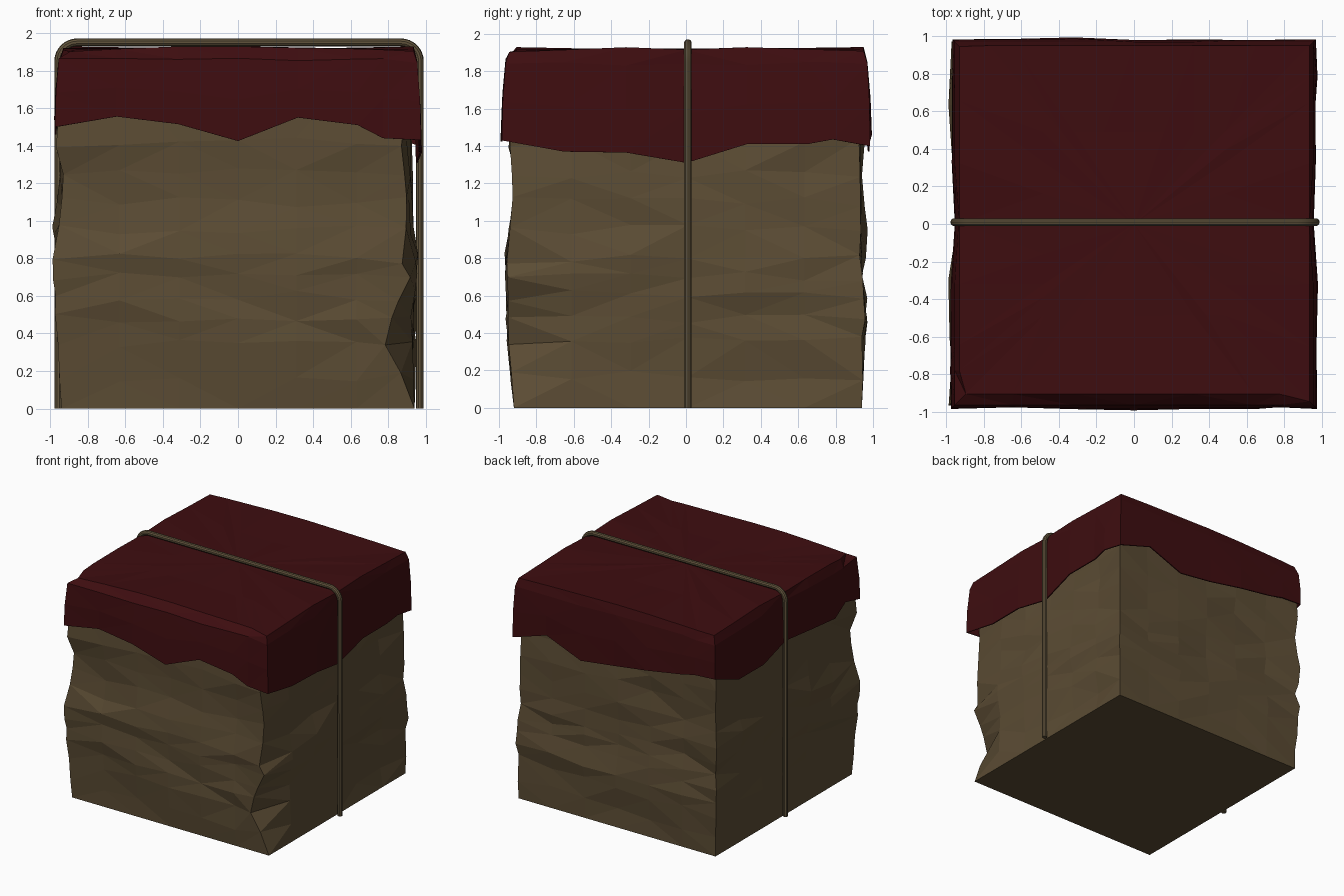
import bpy, bmesh, math, random
from mathutils import Vector

random.seed(7)
if "Cube" in bpy.data.objects:
    bpy.data.objects.remove(bpy.data.objects["Cube"])


def material(name, rgb):
    m = bpy.data.materials.new(name)
    m.use_nodes = True
    m.diffuse_color = (*rgb, 1)
    bsdf = m.node_tree.nodes["Principled BSDF"]
    bsdf.inputs["Base Color"].default_value = (*rgb, 1)
    bsdf.inputs["Roughness"].default_value = 0.9
    return m


def side_point(side, t, box, out):
    """Point on a rectangle: sides run front, right, back, left; out pushes it outward."""
    x0, x1, y0, y1 = box
    cx, cy, hx, hy = (x0 + x1) / 2, (y0 + y1) / 2, (x1 - x0) / 2, (y1 - y0) / 2
    u, v = [(t, -1), (1, t), (-t, 1), (-1, -t)][side]
    p = Vector((cx + u * hx, cy + v * hy, 0))
    p.x += out * (u if abs(u) == 1 else 0)
    p.y += out * (v if abs(v) == 1 else 0)
    return p


def bridge(bm, lower, upper):
    n = len(lower)
    for i in range(n):
        j = (i + 1) % n
        bm.faces.new((lower[i], lower[j], upper[j], upper[i]))


def finish(bm, name, mat):
    bmesh.ops.triangulate(bm, faces=[f for f in bm.faces if len(f.verts) == 4])
    bmesh.ops.recalc_face_normals(bm, faces=bm.faces)
    me = bpy.data.meshes.new(name)
    bm.to_mesh(me)
    bm.free()
    me.materials.append(mat)
    ob = bpy.data.objects.new(name, me)
    bpy.context.collection.objects.link(ob)
    return ob


paper = material("brown paper", (0.105, 0.072, 0.034))
red = material("dark red cloth", (0.048, 0.004, 0.005))
twine = material("twine", (0.12, 0.088, 0.045))

# Crumpled package: stacked rings, each side with its own bulge per row
levels = [0, .17, .35, .48, .6, .7, .8, .95, 1.1, 1.25, 1.42, 1.8]
bulge = [
    [0, .02, .04, .045, .045, .05, .055, .03, .01, .015, .03, 0],
    [0, 0, .01, .01, .02, .02, .02, 0, -.01, -.02, -.02, -.02],
    [0, .01, .02, .03, .02, .01, .005, 0, 0, 0, 0, 0],
    [0, .02, .02, .02, .03, .03, .04, .05, .03, .01, .02, 0],
]
# Deep dent along the front left edge
dent = [0, .06, .14, .12, .09, .02, .07, .04, .03, .02, .02, 0]
steps = [-1, -.67, -.33, 0, .33, .67]
body_box = (-.94, .94, -.92, .94)

bm = bmesh.new()
rings = []
for row, z in enumerate(levels):
    ring = []
    inner = 0 < row < len(levels) - 1
    for side in range(4):
        for t in steps:
            out = bulge[side][row]
            if inner:
                out -= random.uniform(0, .03)
                if t == 0 and side in (1, 3):
                    out = min(out, 0)
            p = side_point(side, t, body_box, out)
            p.z = z
            if inner:
                p.z += random.uniform(-.03, .03)
            if side == 1 and t == -1:
                p.x -= dent[row]
                p.y = body_box[2] - bulge[0][row] * .7
            ring.append(bm.verts.new(p))
    rings.append(ring)
for a, b in zip(rings, rings[1:]):
    bridge(bm, a, b)
bm.faces.new(rings[0])
bm.faces.new(rings[-1])
finish(bm, "package", paper)

# Cloth cover: uneven hem, leaning sides, rounded shoulder and a soft top
hems = [
    [1.50, 1.555, 1.515, 1.425, 1.55, 1.51, 1.44],
    [1.43, 1.37, 1.365, 1.31, 1.41, 1.41, 1.435],
    [1.40, 1.50, 1.37, 1.41, 1.46, 1.51, 1.54],
    [1.55, 1.43, 1.43, 1.51, 1.49, 1.46, 1.55],
]
cloth_steps = [-1, -.67, -.33, 0, .33, .66, .8]
cloth_box = (-.965, .965, -.975, .98)
crown_inset = [.07, .03, .03, .035]

bm = bmesh.new()
rings = [[] for _ in range(5)]
for side in range(4):
    for t, hem in zip(cloth_steps, hems[side]):
        pinch = -.02 if t == 0 and side in (1, 3) else 0
        flare = random.uniform(0, .015) + (.01 if side == 0 and t == 0 else 0) + pinch
        inset = crown_inset[side]
        ridge = 1.905 + .022 * (1 - t * t) + random.uniform(-.004, .004)
        if t == 0 and side in (1, 3):
            ridge = 1.915
        shoulder = (1.86 if side == 0 else 1.84) + random.uniform(-.01, .01)
        sections = [(flare, hem), (flare * .5 + pinch * .5, (hem + shoulder) / 2),
                    (pinch - .01, shoulder), (-inset, ridge)]
        for ring, (out, z) in zip(rings, sections):
            p = side_point(side, t, cloth_box, out)
            p.z = z
            ring.append(bm.verts.new(p))
        p = side_point(side, t, cloth_box, 0) * .5
        p.z = 1.92 + random.uniform(-.006, .004)
        rings[4].append(bm.verts.new(p))
for a, b in zip(rings, rings[1:]):
    bridge(bm, a, b)
centre = bm.verts.new((0, 0, 1.92))
for i, v in enumerate(rings[4]):
    bm.faces.new((v, rings[4][(i + 1) % len(rings[4])], centre))
cover = finish(bm, "cloth_cover", red)
solid = cover.modifiers.new("thickness", "SOLIDIFY")
solid.thickness = .01
solid.offset = -1

# Twine: an upside-down U with rounded corners
left, right, top, bend = -.957, .968, 1.95, .1
path = [(left, 0)]
for cx, start in ((left + bend, 180), (right - bend, 90)):
    for k in range(9):
        a = math.radians(start - 90 * k / 8)
        path.append((cx + bend * math.cos(a), top - bend + bend * math.sin(a)))
path.append((right, 0))
curve = bpy.data.curves.new("twine", "CURVE")
curve.dimensions = "3D"
curve.bevel_depth = .021
curve.bevel_resolution = 3
curve.use_fill_caps = True
spline = curve.splines.new("POLY")
spline.points.add(len(path) - 1)
for pt, (x, z) in zip(spline.points, path):
    pt.co = (x, .01, z, 1)
curve.materials.append(twine)
cord = bpy.data.objects.new("twine", curve)
bpy.context.collection.objects.link(cord)
bpy.ops.object.select_all(action="DESELECT")
cord.select_set(True)
bpy.context.view_layer.objects.active = cord
bpy.ops.object.convert(target="MESH")
bpy.ops.object.shade_smooth_by_angle()
